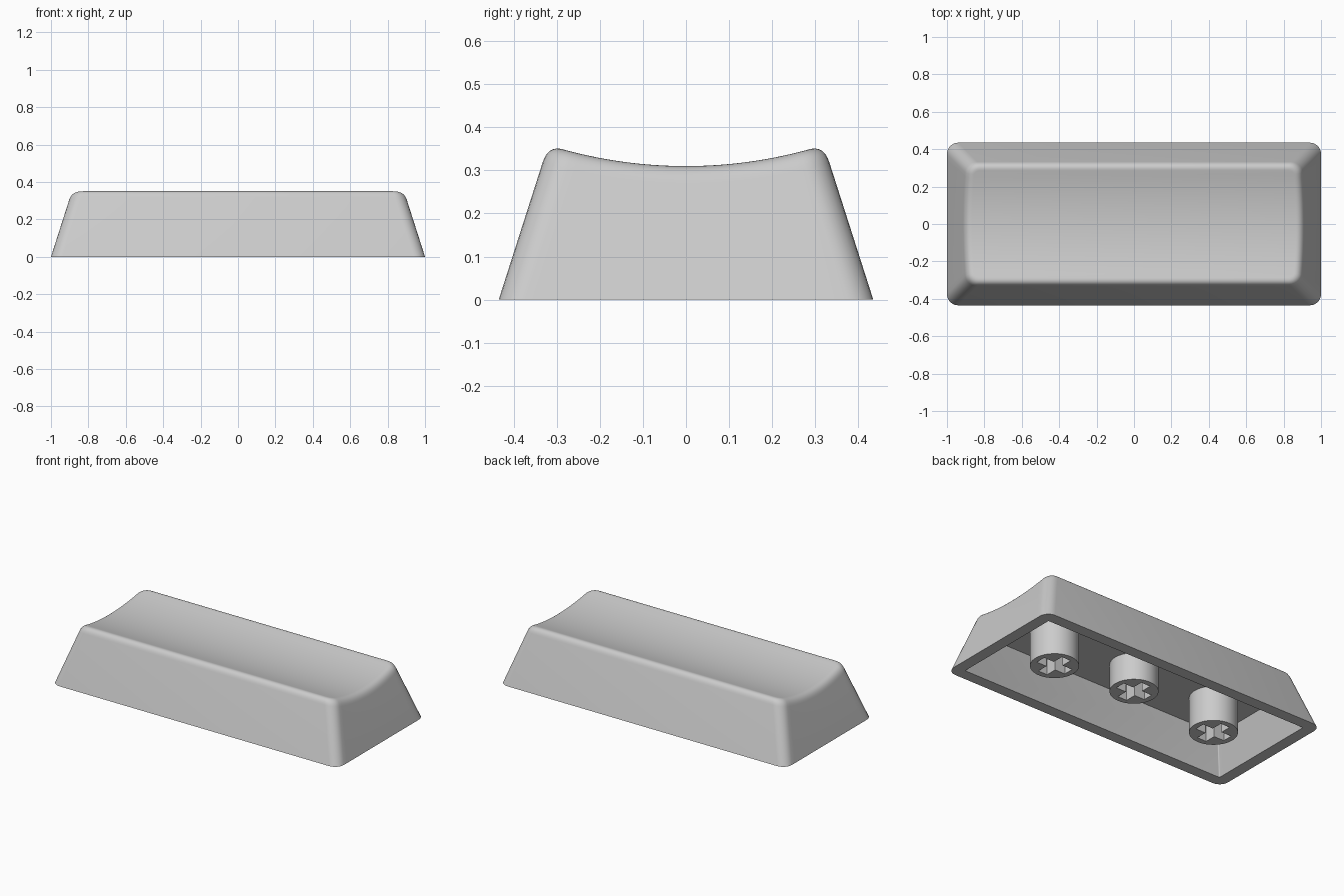
import bpy, bmesh, math
from mathutils import Vector

if "Cube" in bpy.data.objects:
    bpy.data.objects.remove(bpy.data.objects["Cube"])

SLOPE = 0.32          # inward lean of the walls
CORNER, SIDE = 6, 24  # segments per rounded corner / short side
CEILING = 0.22

grey = bpy.data.materials.new("light_grey")
grey.diffuse_color = (0.6, 0.6, 0.6, 1)
grey.use_nodes = True
grey.node_tree.nodes["Principled BSDF"].inputs["Base Color"].default_value = grey.diffuse_color


def finish(name, bm):
    bmesh.ops.recalc_face_normals(bm, faces=bm.faces)
    mesh = bpy.data.meshes.new(name)
    bm.to_mesh(mesh)
    bm.free()
    mesh.materials.append(grey)
    ob = bpy.data.objects.new(name, mesh)
    bpy.context.collection.objects.link(ob)
    return ob


def select(ob):
    bpy.ops.object.select_all(action='DESELECT')
    ob.select_set(True)
    bpy.context.view_layer.objects.active = ob


def dish(y):
    """Height of the scooped top."""
    return 0.31 + 1.07 - math.sqrt(1.07 ** 2 - y * y)


def half_point(k, inset, r):
    """k-th point of the right half of an inset rounded rectangle."""
    cx, cy = 1 - inset - r, 0.435 - inset - r
    if k <= CORNER:
        a = -math.pi / 2 * (1 - k / CORNER)
        return cx + r * math.cos(a), -cy + r * math.sin(a)
    if k < CORNER + SIDE:
        return cx + r, -cy + 2 * cy * (k - CORNER) / SIDE
    a = math.pi / 2 * (k - CORNER - SIDE) / CORNER
    return cx + r * math.cos(a), cy + r * math.sin(a)


COUNT = 2 * CORNER + SIDE + 1


def flat_ring(inset, z, r):
    return [Vector((*half_point(k, inset, r), z)) for k in range(COUNT)]


# Outer wall meeting the dish through a soft rounded edge
apex, wall_top, dish_edge = [], [], []
for k in range(COUNT):
    z = 0.33
    for _ in range(8):
        z = dish(half_point(k, SLOPE * z, 0.06)[1])
    apex.append(Vector((*half_point(k, SLOPE * z, 0.06), z)))
    low = z - 0.04
    wall_top.append(Vector((*half_point(k, SLOPE * low, 0.06), low)))
    x, y = half_point(k, SLOPE * z + 0.035, 0.025)
    dish_edge.append(Vector((x, y, dish(y))))

rings = [flat_ring(SLOPE * CEILING + 0.072, CEILING, 0.006),
         flat_ring(0.072, 0, 0.006),
         flat_ring(0, 0, 0.06)]
for s in range(9):
    t = s / 8
    rings.append([a * (1 - t) ** 2 + b * 2 * t * (1 - t) + c * t * t
                  for a, b, c in zip(wall_top, apex, dish_edge)])

# Cap shell: ceiling, inner wall, rim, outer wall, rounded edge, dish
bm = bmesh.new()
loops = []
for ring in rings:
    right = [bm.verts.new(p) for p in ring]
    left = [bm.verts.new((-p.x, p.y, p.z)) for p in ring]
    loops.append(right + left[::-1])
for a, b in zip(loops, loops[1:]):
    n = len(a)
    for i in range(n):
        j = (i + 1) % n
        bm.faces.new((a[i], a[j], b[j], b[i]))
for loop in (loops[0], loops[-1]):
    for k in range(COUNT - 1):
        bm.faces.new((loop[k], loop[k + 1], loop[-2 - k], loop[-1 - k]))
shell = finish("cap_shell", bm)
select(shell)
bpy.ops.object.shade_smooth_by_angle(angle=math.radians(32))


def prism(name, outline, z0, z1):
    bm = bmesh.new()
    face = bm.faces.new([bm.verts.new((x, y, z0)) for x, y in outline])
    top = bmesh.ops.extrude_face_region(bm, geom=[face])
    bmesh.ops.translate(bm, vec=(0, 0, z1 - z0),
                        verts=[v for v in top["geom"] if isinstance(v, bmesh.types.BMVert)])
    return finish(name, bm)


# Three round stems with cross-shaped sockets; the middle one is shorter
L, W = 0.102, 0.032
quarter = [(L, -W), (L, W), (W, W)]
cross = []
for q in range(4):
    c, s = round(math.cos(q * math.pi / 2)), round(math.sin(q * math.pi / 2))
    cross += [(x * c - y * s, x * s + y * c) for x, y in quarter]
circle = [(0.137 * math.cos(i * math.pi / 24), 0.137 * math.sin(i * math.pi / 24))
          for i in range(48)]

for name, x, z0 in (("left_stem", -0.58, 0), ("middle_stem", 0, 0.05), ("right_stem", 0.58, 0)):
    stem = prism(name, circle, z0, CEILING + 0.02)
    cutter = prism("socket_cutter", cross, z0 - 0.02, CEILING - 0.01)
    cutter.hide_render = True
    stem.location.x = cutter.location.x = x
    mod = stem.modifiers.new("socket", 'BOOLEAN')
    mod.operation, mod.solver, mod.object = 'DIFFERENCE', 'EXACT', cutter
    select(stem)
    bpy.ops.object.modifier_apply(modifier=mod.name)
    bpy.data.objects.remove(cutter)
    bpy.ops.object.shade_smooth_by_angle(angle=math.radians(30))
